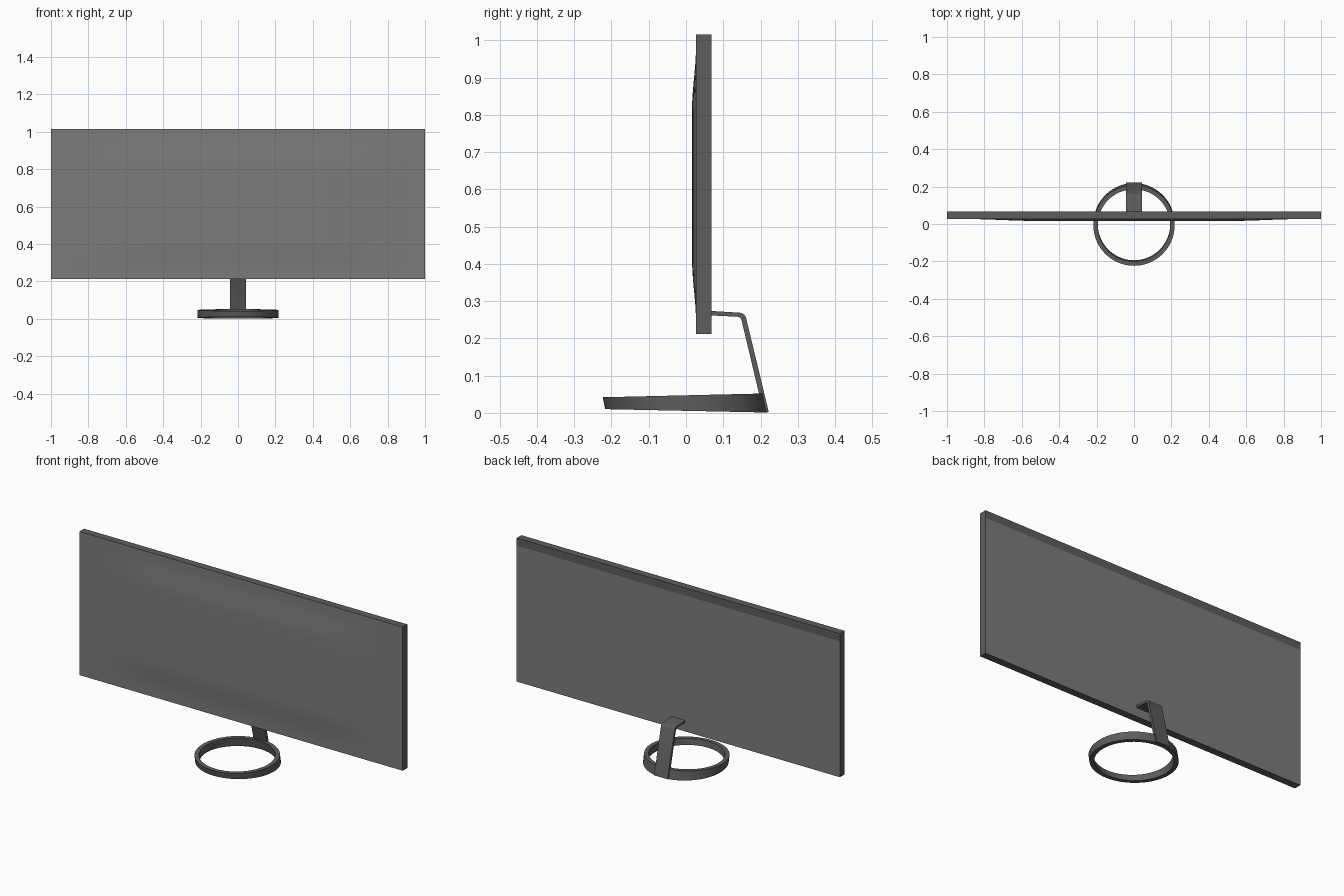
import bpy, bmesh, math

if "Cube" in bpy.data.objects:
    bpy.data.objects.remove(bpy.data.objects["Cube"])

HALF_W, Z0, Z1 = 1.0, 0.212, 1.015
Y_FRONT, Y_BACK, BULGE = 0.027, 0.068, 0.011
STRIP_Z = 0.972


def material(name, grey):
    mat = bpy.data.materials.new(name)
    mat.diffuse_color = (grey, grey, grey, 1)
    mat.use_nodes = True
    mat.node_tree.nodes["Principled BSDF"].inputs["Base Color"].default_value = mat.diffuse_color
    return mat


panel_grey = material("panel_grey", 0.2)
dark_grey = material("dark_grey", 0.11)


def finish(name, bm, mats, angle=30):
    bmesh.ops.recalc_face_normals(bm, faces=bm.faces)
    mesh = bpy.data.meshes.new(name)
    bm.to_mesh(mesh)
    bm.free()
    for mat in mats:
        mesh.materials.append(mat)
    ob = bpy.data.objects.new(name, mesh)
    bpy.context.collection.objects.link(ob)
    bpy.ops.object.select_all(action='DESELECT')
    ob.select_set(True)
    bpy.context.view_layer.objects.active = ob
    bpy.ops.object.shade_smooth_by_angle(angle=math.radians(angle))
    return ob


def falloff(t):
    # flat in the middle, easing to zero near the border
    s = min(max((abs(t) - 0.5) / 0.42, 0), 1)
    return 1 - s * s * (3 - 2 * s)


# Screen panel: flat slab whose front face swells gently forward
bm = bmesh.new()
NX, NZ = 40, 24
grid = []
for j in range(NZ + 1):
    v = 2 * j / NZ - 1
    row = []
    for i in range(NX + 1):
        u = 2 * i / NX - 1
        y = Y_FRONT - BULGE * falloff(u) * falloff(v)
        row.append(bm.verts.new((u * HALF_W, y, Z0 + (v + 1) / 2 * (Z1 - Z0))))
    grid.append(row)
for j in range(NZ):
    for i in range(NX):
        bm.faces.new((grid[j][i], grid[j][i + 1], grid[j + 1][i + 1], grid[j + 1][i]))
border = (grid[0][:-1] + [r[-1] for r in grid[:-1]]
          + grid[-1][:0:-1] + [r[0] for r in grid[:0:-1]])
rear = [bm.verts.new((p.co.x, Y_BACK, p.co.z)) for p in border]
for k in range(len(border)):
    n = (k + 1) % len(border)
    bm.faces.new((border[k], rear[k], rear[n], border[n])).material_index = 1
back = bm.faces.new(rear)
# Dark strip along the top of the back
bmesh.ops.bisect_plane(bm, geom=[back] + back.edges[:] + back.verts[:],
                       plane_co=(0, 0, STRIP_Z), plane_no=(0, 0, 1))
for f in bm.faces:
    c = f.calc_center_median()
    if c.y > Y_BACK - 1e-4 and c.z > STRIP_Z:
        f.material_index = 1
finish("screen_panel", bm, [panel_grey, dark_grey])

# Stand arm: bent strip profile extruded across its width
outer = [(0.06, 0.274), (0.144, 0.269), (0.151, 0.267), (0.157, 0.263), (0.161, 0.256), (0.222, 0.003)]
inner = [(0.06, 0.262), (0.139, 0.258), (0.144, 0.256), (0.147, 0.253), (0.149, 0.249), (0.208, 0.001)]
bm = bmesh.new()
rings = [[bm.verts.new((x, y, z)) for y, z in outer + inner[::-1]] for x in (-0.042, 0.042)]
n = len(rings[0])
for k in range(n):
    m = (k + 1) % n
    bm.faces.new((rings[0][k], rings[0][m], rings[1][m], rings[1][k]))
for k in range(len(outer) - 1):
    for r in rings:
        bm.faces.new((r[k], r[k + 1], r[n - 2 - k], r[n - 1 - k]))
finish("stand_arm", bm, [dark_grey])

# Base ring: hollow hoop, taller at the back and leaning like the arm
bm = bmesh.new()
SEG = 64
loops = []
for s in range(SEG):
    a = 2 * math.pi * s / SEG
    loop = []
    for r, top in ((0.217, 0), (0.217, 1), (0.194, 1), (0.194, 0)):
        y = r * math.sin(a)
        t = (y + 0.215) / 0.43
        z = 0.042 + 0.010 * t if top else 0.010 - 0.009 * t
        lean = -0.2 * (z - 0.03) - 0.004
        loop.append(bm.verts.new((r * math.cos(a), y + lean, z)))
    loops.append(loop)
for s in range(SEG):
    p, q = loops[s], loops[(s + 1) % SEG]
    for k in range(4):
        m = (k + 1) % 4
        bm.faces.new((p[k], q[k], q[m], p[m]))
finish("base_ring", bm, [dark_grey])
